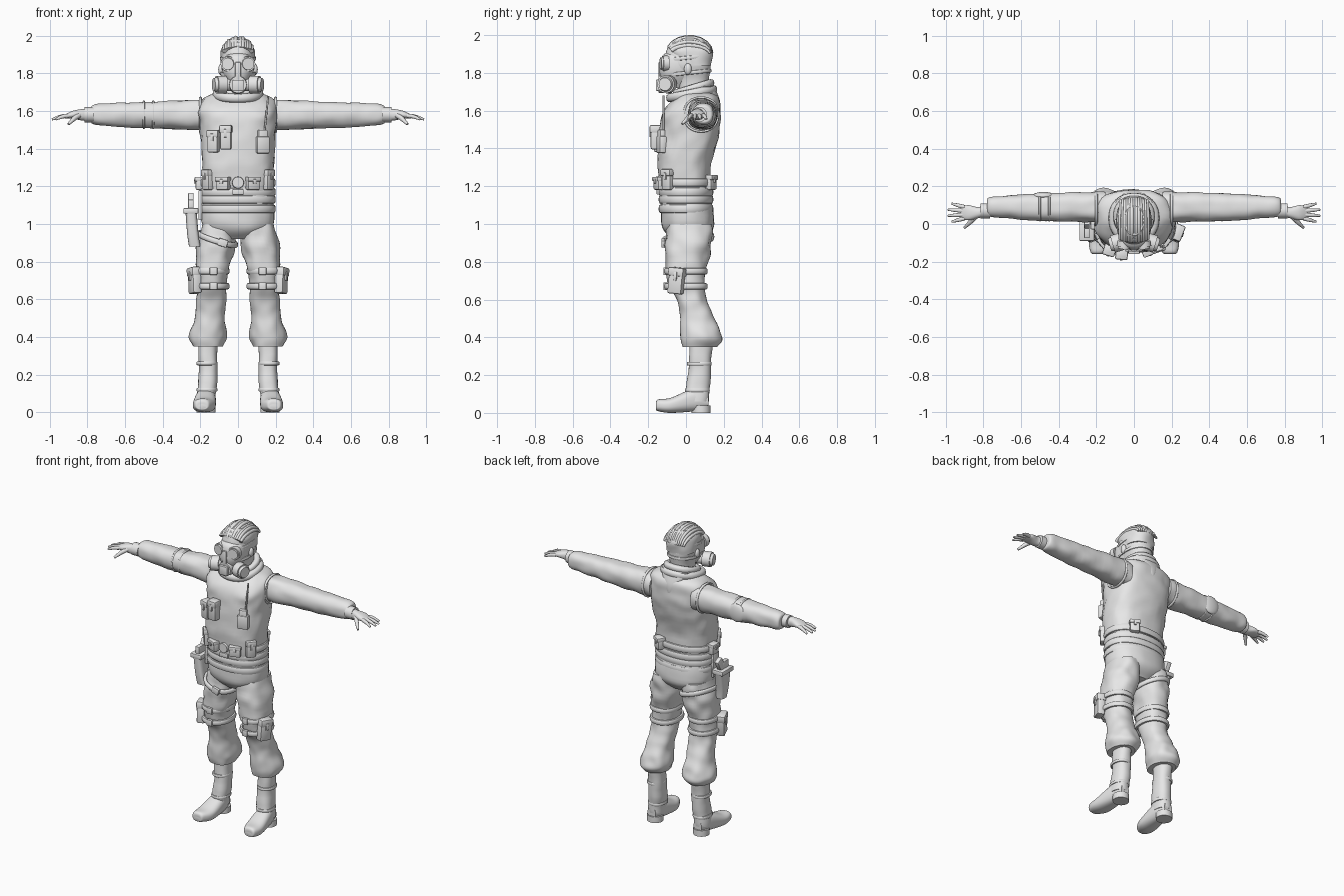
import bpy, bmesh, math
from mathutils import Vector, Matrix, Euler, noise

cube = bpy.data.objects.get("Cube")
if cube:
    bpy.data.objects.remove(cube, do_unlink=True)

COLOUR = (.8, .8, .8, 1)
grey = bpy.data.materials.new("plain_grey")
grey.use_nodes = True
grey.diffuse_color = COLOUR
grey.node_tree.nodes["Principled BSDF"].inputs["Base Color"].default_value = COLOUR

X, Y, Z = Vector((1, 0, 0)), Vector((0, 1, 0)), Vector((0, 0, 1))
PLANES = {"z": (X, Y), "x": (Y, Z), "y": (X, Z)}
ARM = 1.58     # height of the arms
WAIST = 1.22   # height of the utility belt


def finish(name, bm, mirror=False):
    bmesh.ops.recalc_face_normals(bm, faces=bm.faces)
    mesh = bpy.data.meshes.new(name)
    bm.to_mesh(mesh)
    bm.free()
    mesh.materials.append(grey)
    mesh.shade_smooth()
    mesh.set_sharp_from_angle(angle=math.radians(40))
    part = bpy.data.objects.new(name, mesh)
    bpy.context.collection.objects.link(part)
    if mirror:
        part.modifiers.new("mirror", "MIRROR")


def skin(name, rings, closed=False, mirror=False):
    bm = bmesh.new()
    rows = [[bm.verts.new(point) for point in points] for points in rings]
    following = rows[1:] + rows[:1] if closed else rows[1:]
    for low, high in zip(rows, following):
        for k in range(len(low)):
            bm.faces.new((low[k - 1], low[k], high[k], high[k - 1]))
    if not closed:
        bm.faces.new(rows[0])
        bm.faces.new(rows[-1])
    finish(name, bm, mirror)


def outline(u, v, a, b, square, count):
    """Rounded-square loop of offsets in the plane of u and v."""
    def bend(value):
        return math.copysign(abs(value) ** (2 / square), value)
    angles = [math.tau * k / count for k in range(count)]
    return [u * a * bend(math.cos(w)) + v * b * bend(math.sin(w)) for w in angles]


def loft(name, sections, axis="z", square=2.3, fold=0, mirror=False, steps=8):
    """Smooth body through sections (x, y, z, radius a, radius b), with cloth folds."""
    u, v = PLANES[axis]
    padded = [sections[0], *sections, sections[-1]]
    rings = []
    for group in zip(padded, padded[1:], padded[2:], padded[3:]):
        last = group[-1] is padded[-1] and group[2] is padded[-1]
        for s in range(steps + last):
            t = s / steps
            x, y, z, a, b = [q + t / 2 * (r - p + t * (2 * p - 5 * q + 4 * r - n + t * (3 * (q - r) + n - p)))
                             for p, q, r, n in zip(*group)]
            centre = Vector((x, y, z))
            rings.append([centre + d * (1 + fold * noise.noise((centre + d) * 15))
                          for d in outline(u, v, a, b, square, 40)])
    skin(name, rings, mirror=mirror)


def tube(name, path, wide, tall, up=Z, closed=False, taper=False, mirror=False):
    """Sweep a rounded section along a path."""
    path = [Vector(point) for point in path]
    end = len(path) - 1
    rings = []
    for i, point in enumerate(path):
        after = path[(i + 1) % len(path)] if closed else path[min(i + 1, end)]
        before = path[i - 1] if closed else path[max(i - 1, 0)]
        side = (after - before).cross(up).normalized()
        top = side.cross(after - before).normalized()
        size = 1 - (i / end) ** 3 / 2 if taper else 1
        rings.append([point + d * size for d in outline(side, top, wide, tall, 2.4, 12)])
    skin(name, rings, closed, mirror)


def band(name, centre, a, b, tall, axis="z", tilt=(0, 0), thick=.01, mirror=False):
    """Strap around a limb, the head or the waist; tilt is its slope along each radius."""
    u, v = PLANES[axis]
    up = u.cross(v)
    loop = [Vector(centre) + d + up * (d.dot(u) * tilt[0] + d.dot(v) * tilt[1])
            for d in outline(u, v, a, b, 2.2, 40)]
    tube(name, loop, thick, tall, up, closed=True, mirror=mirror)


def box(name, centre, size, turn=(0, 0, 0), shift=(0, 0, 0), mirror=False):
    bm = bmesh.new()
    bmesh.ops.create_cube(bm, size=1)
    bmesh.ops.scale(bm, vec=size, verts=bm.verts)
    bmesh.ops.bevel(bm, geom=bm.edges[:], offset=min(size) / 5, segments=2, profile=.5, affect="EDGES")
    bmesh.ops.translate(bm, vec=shift, verts=bm.verts)
    place = Matrix.Translation(centre) @ Euler(turn).to_matrix().to_4x4()
    bmesh.ops.transform(bm, matrix=place, verts=bm.verts)
    finish(name, bm, mirror)


def pouch(name, centre, wide, tall, turn, mirror=False, deep=.05):
    box(name, centre, (wide, deep, tall), turn, mirror=mirror)
    box(name + "_flap", centre, (wide * 1.1, deep * 1.2, tall / 3), turn, (0, 0, tall / 3), mirror)
    box(name + "_tab", centre, (wide / 4, deep / 3, tall / 3), turn, (0, -deep / 2, tall / 6), mirror)


def ball(name, centre, size, mirror=False):
    bm = bmesh.new()
    place = Matrix.LocRotScale(Vector(centre), None, Vector(size))
    bmesh.ops.create_uvsphere(bm, u_segments=24, v_segments=16, radius=1, matrix=place)
    finish(name, bm, mirror)


def drum(name, centre, facing, radius, depth, end_radius=None, mirror=False):
    bm = bmesh.new()
    place = Matrix.Translation(centre) @ Vector(facing).to_track_quat("Z", "Y").to_matrix().to_4x4()
    bmesh.ops.create_cone(bm, cap_ends=True, segments=32, radius1=radius, radius2=end_radius or radius,
                          depth=depth, matrix=place)
    finish(name, bm, mirror)


# Vest, hips and trousers
loft("vest", [(0, 0, 1.1, .18, .13), (0, -.01, 1.3, .19, .14), (0, .02, 1.5, .2, .16), (0, .03, 1.6, .21, .15),
              (0, .06, 1.67, .18, .11), (0, .05, 1.71, .07, .06)], square=2.6, fold=.05)
loft("hips", [(0, 0, 1.2, .18, .12), (0, .01, 1, .19, .14), (0, .01, .92, .1, .08)], fold=.03)
loft("trouser_leg", [(.1, .02, 1, .09, .12), (.12, .01, .87, .1, .12), (.14, 0, .7, .08, .1),
                     (.14, .03, .6, .08, .08), (.15, .06, .5, .08, .09), (.16, .08, .4, .1, .11),
                     (.16, .07, .35, .08, .09)], fold=.1, mirror=True)

# Jacket hem folds and belts
for name, z in (("jacket_hem", 1.08), ("jacket_fold", 1.13), ("lower_belt", 1.17), ("utility_belt", WAIST)):
    band(name, (0, 0, z), .19, .135, .022)

# Boots
loft("boot_shaft", [(.16, .08, .4, .05, .06), (.16, .07, .2, .05, .06), (.17, .05, .06, .05, .07)],
     fold=.08, mirror=True)
loft("boot_foot", [(.17, .12, .06, .03, .03), (.17, .05, .07, .05, .06), (.18, -.08, .04, .06, .04),
                   (.19, -.15, .04, .04, .03), (.19, -.16, .03, .02, .01)], "y", 2.5, mirror=True)
drum("boot_heel", (.17, .08, .02), Z, .05, .04, mirror=True)
for z, y in ((.26, .07), (.12, .06)):
    band("boot_strap", (.165, y, z), .05, .06, .01, thick=.006, mirror=True)

# Sleeves, armholes and elbow pad
loft("sleeve", [(x, .09, ARM, r, r) for x, r in ((.15, .08), (.25, .08), (.5, .07), (.7, .06), (.77, .05), (.78, .03))],
     "x", fold=.1, mirror=True)
band("armhole_edge", (.2, .08, ARM), .09, .09, .008, "x", thick=.006, mirror=True)
ball("elbow_pad", (-.48, .15, ARM), (.06, .02, .06))
for x in (-.45, -.5):
    band("elbow_pad_strap", (x, .09, ARM), .07, .07, .006, "x", thick=.006)

# Gloved hands
drum("glove_cuff", (.79, .07, ARM), X, .04, .05, mirror=True)
loft("palm", [(.79, .07, ARM, .03, .03), (.83, .06, ARM, .03, .03), (.88, .06, ARM, .04, .02),
              (.92, .06, 1.57, .03, .01)], "x", mirror=True)
for k, name in enumerate(("little_finger", "ring_finger", "middle_finger", "index_finger")):
    y, reach = .09 - k * .02, .09 - (k - 1.5) ** 2 / 100
    path = [(.9 + reach * t, y + (y - .06) * t * .6, ARM - .005 - .02 * t * t) for t in (0, .3, .6, 1)]
    tube(name, path, .011, .011, taper=True, mirror=True)
tube("thumb", [(.84, .04, ARM), (.87, .01, 1.56), (.9, -.02, 1.53)], .013, .013, taper=True, mirror=True)

# Head and scarf
loft("head", [(0, .04, 1.66, .07, .07), (0, .03, 1.76, .07, .09), (0, .01, 1.85, .09, .12),
              (0, .01, 1.95, .07, .1), (0, .02, 1.98, .03, .05)])
ball("ear", (.09, .01, 1.82), (.015, .02, .03), mirror=True)
band("scarf_lower", (0, .03, 1.69), .11, .11, .024, tilt=(0, .2), thick=.025)
band("scarf_upper", (0, .04, 1.72), .09, .09, .02, tilt=(0, .3), thick=.02)
loft("scarf_back", [(0, .1, 1.73, .1, .05), (0, .14, 1.65, .06, .04), (0, .16, 1.58, .01, .02)])

# Hair, as a cap with swept-back locks
loft("hair_cap", [(0, .05, 1.84, .09, .08), (0, .02, 1.92, .09, .12), (0, .02, 1.98, .05, .08)], fold=.08)
for k in range(-6, 7):
    inset = (k / 6) ** 2 * .04
    arc = [.4 + t / 3 for t in range(9)]
    tube("hair_lock", [(k * .012, .02 - (.12 - inset / 3) * math.cos(a), 1.9 + (.085 + k % 3 / 300 - inset) * math.sin(a))
                       for a in arc], .011, .011, X, taper=True)

# Gas mask
loft("mask_shell", [(0, -.05, 1.72, .04, .06), (0, -.04, 1.8, .08, .1), (0, -.03, 1.88, .08, .1),
                    (0, -.03, 1.91, .05, .07)])
gaze, outward = Vector((.2, -1, 0)), Vector((1, -.3, 0))
eye, can = Vector((.05, -.11, 1.85)), Vector((.09, -.1, 1.74))
drum("mask_eye_rim", eye, gaze, .042, .03, .04, mirror=True)
drum("mask_eye_lens", eye + gaze * .01, gaze, .036, .03, .032, mirror=True)
box("mask_nose_ridge", (0, -.13, 1.81), (.03, .03, .1))
drum("mask_snout", (0, -.11, 1.74), -Y, .05, .07, .045)
box("mask_valve", (0, -.145, 1.735), (.06, .03, .06))
drum("filter_arm", can - outward * .03, outward, .035, .06, mirror=True)
drum("filter_can", can, outward, .047, .05, mirror=True)
drum("filter_cap", can + outward * .03, outward, .04, .02, .034, mirror=True)
for z in (1.8, 1.88):
    band("mask_strap", (0, .01, z), .09, .12, .01, tilt=(0, .1), thick=.005)

# Pouches spaced around the waist by angle
for name, angle, wide, tall, both in (("belt_tall_pouch", .9, .06, .11, True), ("belt_small_pouch", .4, .07, .07, True),
                                      ("belt_side_pouch", -1.6, .06, .07, False), ("belt_back_pouch", 2.6, .06, .08, False)):
    spot = (.2 * math.sin(angle), -.15 * math.cos(angle), WAIST - .04 + tall / 2)
    pouch(name, spot, wide, tall, (0, 0, angle), both)
drum("belt_buckle", (0, -.145, WAIST), -Y, .033, .03, .03)
box("lower_buckle", (0, -.145, 1.17), (.06, .02, .03))

# Chest pouches and radio
pouch("chest_pouch_low", (-.13, -.14, 1.44), .06, .12, (0, 0, -.3))
pouch("chest_pouch_high", (-.065, -.16, 1.46), .06, .13, (0, 0, -.1))
box("radio_pocket", (.13, -.13, 1.42), (.07, .04, .09), (0, 0, .3))
box("radio", (.13, -.13, 1.45), (.05, .03, .1), (0, 0, .3))
tube("radio_antenna", [(.14, -.12, 1.48), (.16, -.12, 1.68)], .005, .005, Y)

# Thigh straps and pouches
for z in (.75, .67):
    band("thigh_strap", (.14, 0, z), .085, .105, .017, mirror=True)
    box("thigh_strap_buckle", (.13, -.11, z), (.04, .02, .04), mirror=True)
pouch("thigh_pouch", (.23, -.05, .7), .08, .14, (0, .1, 1.2), mirror=True)

# Holster on the right hip
band("holster_strap", (-.11, .01, .92), .1, .13, .015, tilt=(-.3, .1))
box("holster_strap_buckle", (-.08, -.12, .9), (.05, .02, .04), (0, .3, 0))
box("holster_hanger", (-.2, -.02, 1.1), (.02, .06, .16))
loft("holster", [(-.25, -.03, 1.08, .03, .06), (-.24, -.04, .95, .03, .04), (-.23, -.04, .88, .03, .03)], square=3.5)
box("holster_flap", (-.25, -.03, 1.07), (.08, .12, .03))
box("pistol_slide", (-.25, -.04, 1.1), (.03, .07, .06))
box("pistol_grip", (-.25, 0, 1.12), (.03, .05, .08), (-.5, 0, 0))
